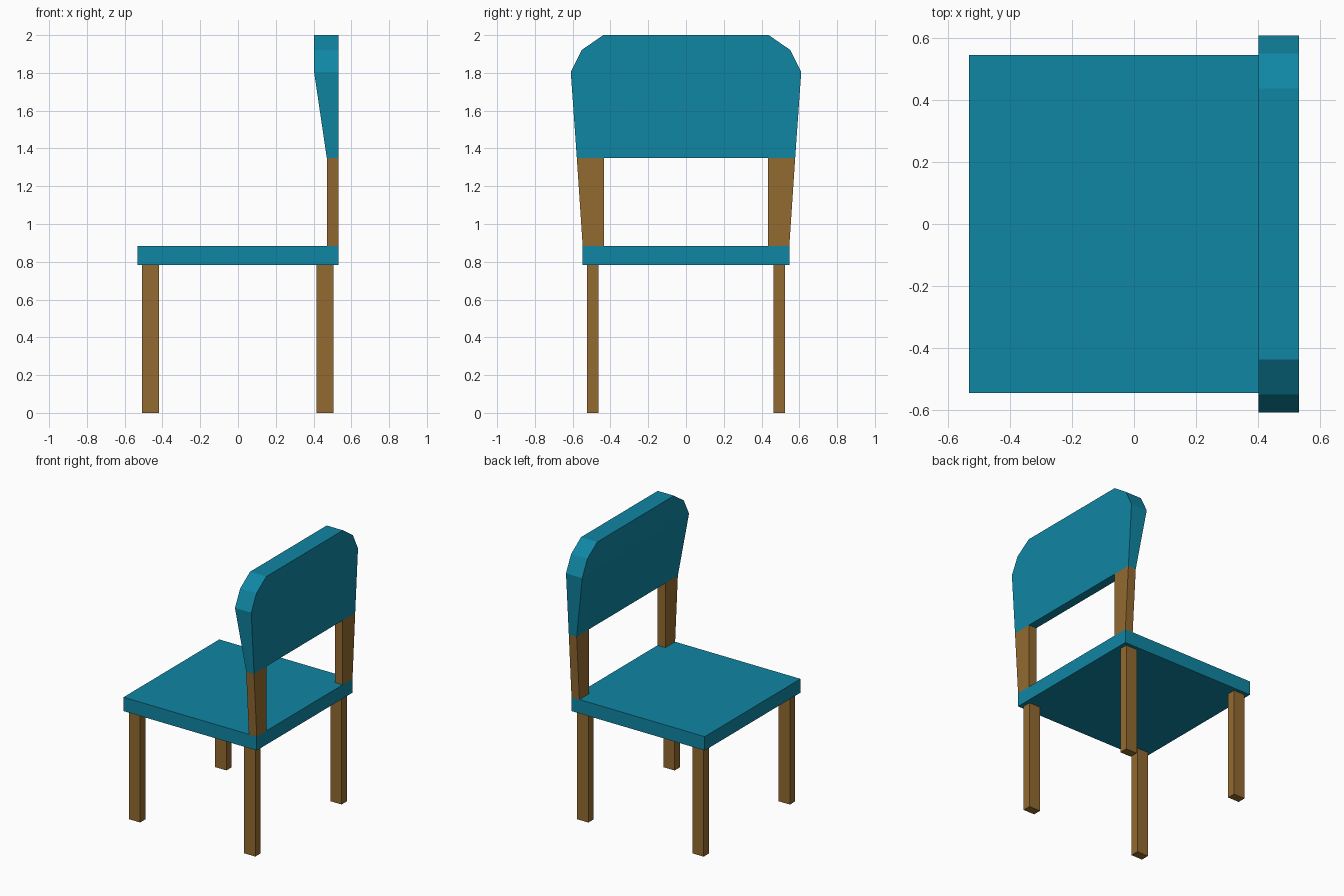
import bpy, bmesh

if "Cube" in bpy.data.objects:
    bpy.data.objects.remove(bpy.data.objects["Cube"])


def material(name, color):
    m = bpy.data.materials.new(name)
    m.diffuse_color = color
    m.use_nodes = True
    m.node_tree.nodes["Principled BSDF"].inputs["Base Color"].default_value = m.diffuse_color
    return m


TEAL = material("teal_paint", (0.005, 0.24, 0.37, 1))
WOOD = material("brown_wood", (0.29, 0.145, 0.03, 1))
BACK_X = 0.533


def make_object(name, bm, mat):
    bmesh.ops.recalc_face_normals(bm, faces=bm.faces)
    mesh = bpy.data.meshes.new(name)
    bm.to_mesh(mesh)
    bm.free()
    mesh.materials.append(mat)
    obj = bpy.data.objects.new(name, mesh)
    bpy.context.collection.objects.link(obj)
    return obj


def box(name, x0, x1, y0, y1, z0, z1, mat):
    bm = bmesh.new()
    bmesh.ops.create_cube(bm, size=1)
    for v in bm.verts:
        v.co.x = x1 if v.co.x > 0 else x0
        v.co.y = y1 if v.co.y > 0 else y0
        v.co.z = z1 if v.co.z > 0 else z0
    return make_object(name, bm, mat)


def slab(name, outline, front_faces, mat):
    """Solid between a flat back and a front; outline points are (y, z, front x)."""
    bm = bmesh.new()
    back = [bm.verts.new((BACK_X, y, z)) for y, z, x in outline]
    front = [bm.verts.new((x, y, z)) for y, z, x in outline]
    bm.faces.new(back)
    for ids in front_faces:
        bm.faces.new([front[i] for i in ids])
    n = len(outline)
    for i in range(n):
        j = (i + 1) % n
        bm.faces.new((back[i], back[j], front[j], front[i]))
    return make_object(name, bm, mat)


# Seat board
box("seat", -0.533, 0.533, -0.547, 0.547, 0.784, 0.884, TEAL)

# Four straight legs and two posts flaring outwards
for side, s in (("left", 1), ("right", -1)):
    y0, y1 = sorted((s * 0.463, s * 0.523))
    for end, x in (("front", -0.462), ("rear", 0.46)):
        box(f"{end}_leg_{side}", x - 0.045, x + 0.045, y0, y1, 0, 0.784, WOOD)
    post = [(s * 0.435, 0.884, 0.47), (s * 0.547, 0.884, 0.47),
            (s * 0.578, 1.35, 0.47), (s * 0.435, 1.35, 0.47)]
    slab(f"back_post_{side}", post, [(0, 1, 2, 3)], WOOD)

# Backrest: clipped top corners, front thickening upwards
half = [(0.578, 1.35, 0.47), (0.61, 1.804, 0.403),
        (0.551, 1.922, 0.403), (0.438, 2.0, 0.403)]
outline = half + [(-y, z, x) for y, z, x in reversed(half)]
slab("backrest", outline, [(0, 1, 6, 7), (1, 2, 3, 4, 5, 6)], TEAL)
